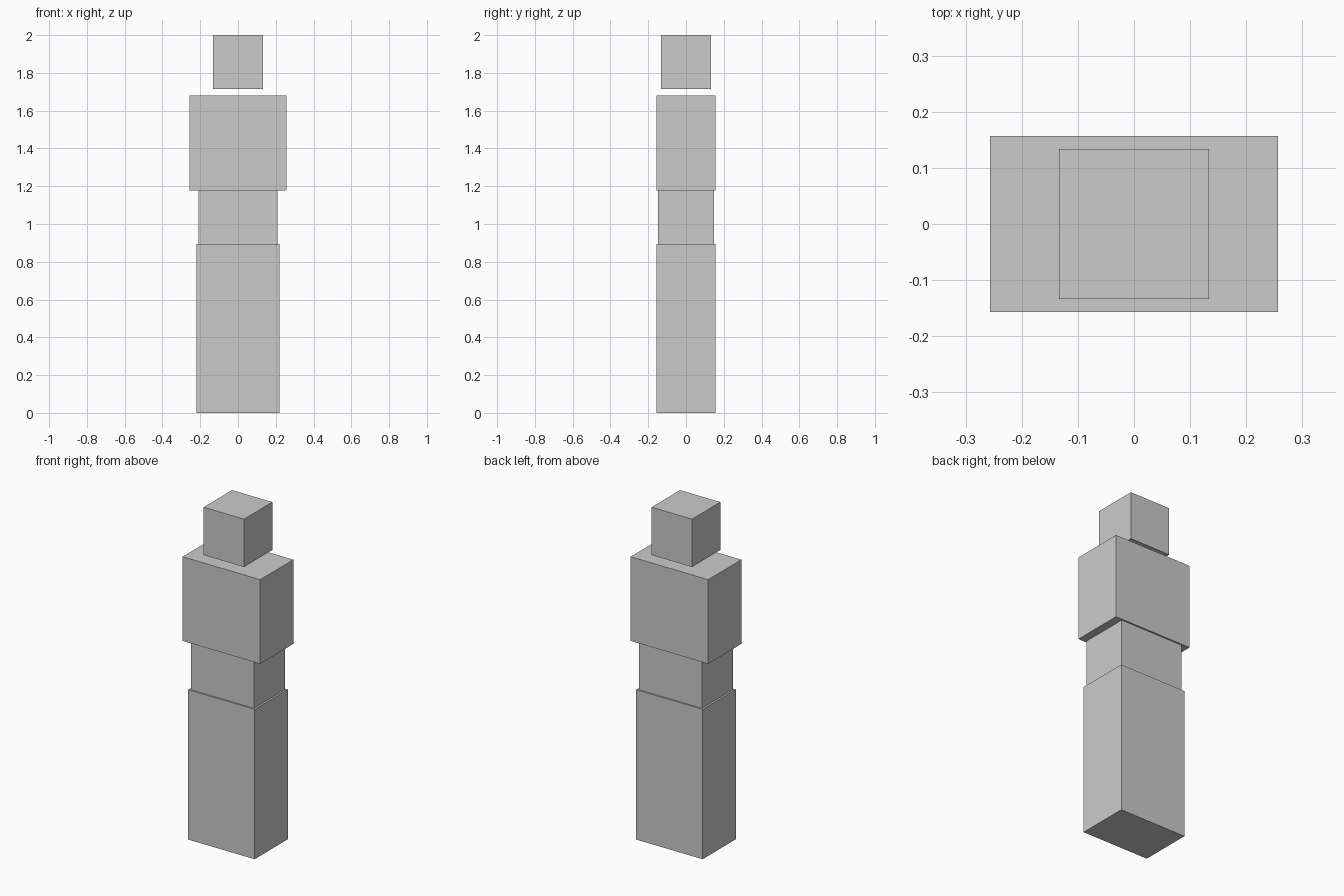
import bpy

if "Cube" in bpy.data.objects:
    bpy.data.objects.remove(bpy.data.objects["Cube"])


def box(name, width, depth, bottom, top):
    """Box centred on x = y = 0 between two heights."""
    bpy.ops.mesh.primitive_cube_add(size=1, location=(0, 0, (bottom + top) / 2))
    obj = bpy.context.object
    obj.name = name
    obj.scale = (width, depth, top - bottom)
    bpy.ops.object.transform_apply(location=False, rotation=False, scale=True)
    return obj


# Stacked body blocks: name, width, depth, bottom, top
for part in (
    ("legs", 0.44, 0.313, 0.0, 0.895),
    ("waist", 0.418, 0.294, 0.895, 1.177),
    ("torso", 0.513, 0.313, 1.177, 1.68),
    ("head", 0.267, 0.267, 1.714, 2.0),   # floats just above the torso
):
    box(*part)
